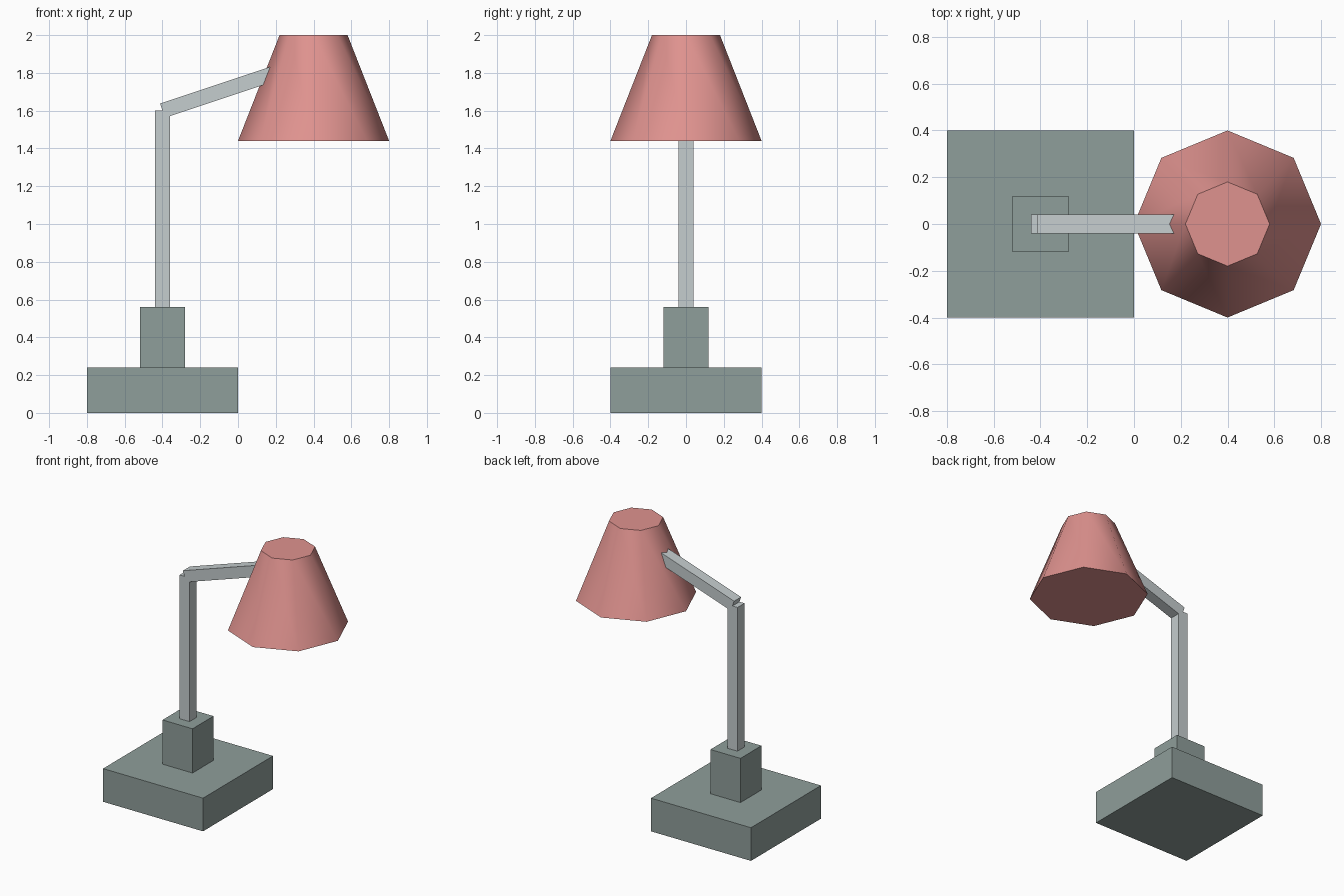
import bpy
import math
from mathutils import Vector

if "Cube" in bpy.data.objects:
    bpy.data.objects.remove(bpy.data.objects["Cube"])


def material(name, rgb):
    m = bpy.data.materials.new(name)
    m.diffuse_color = (*rgb, 1.0)
    m.use_nodes = True
    m.node_tree.nodes["Principled BSDF"].inputs["Base Color"].default_value = m.diffuse_color
    return m


SLATE = material("slate_grey", (0.275, 0.342, 0.325))
METAL = material("light_metal", (0.56, 0.61, 0.62))
CORAL = material("coral_red", (0.74, 0.29, 0.275))


def box(name, centre, size, mat, tilt=0.0):
    """Box with its scale baked in, tilted about the y axis."""
    bpy.ops.mesh.primitive_cube_add(size=1, location=centre, rotation=(0, tilt, 0))
    ob = bpy.context.object
    ob.name = name
    ob.scale = size
    bpy.ops.object.transform_apply(location=False, rotation=False, scale=True)
    ob.data.materials.append(mat)
    return ob


# Stand: square foot, socket block and upright pole
box("base", (-0.4, 0, 0.12), (0.8, 0.8, 0.24), SLATE)
box("socket", (-0.4, 0, 0.40), (0.24, 0.24, 0.32), SLATE)
box("pole", (-0.4, 0, 1.08), (0.08, 0.08, 1.04), METAL)

# Sloping arm from the pole top into the shade
start, end = Vector((-0.4, 0, 1.6)), Vector((0.2, 0, 1.8))
run = end - start
box("arm", (start + end) / 2, (run.length, 0.08, 0.08), METAL,
    -math.atan2(run.z, run.x))

# Eight-sided shade, smooth around the side with crisp rims
bpy.ops.mesh.primitive_cone_add(vertices=8, radius1=0.4, radius2=0.18, depth=0.56,
                                location=(0.4, 0, 1.72))
shade = bpy.context.object
shade.name = "lampshade"
shade.data.materials.append(CORAL)
bpy.ops.object.shade_smooth_by_angle(angle=math.radians(50))
